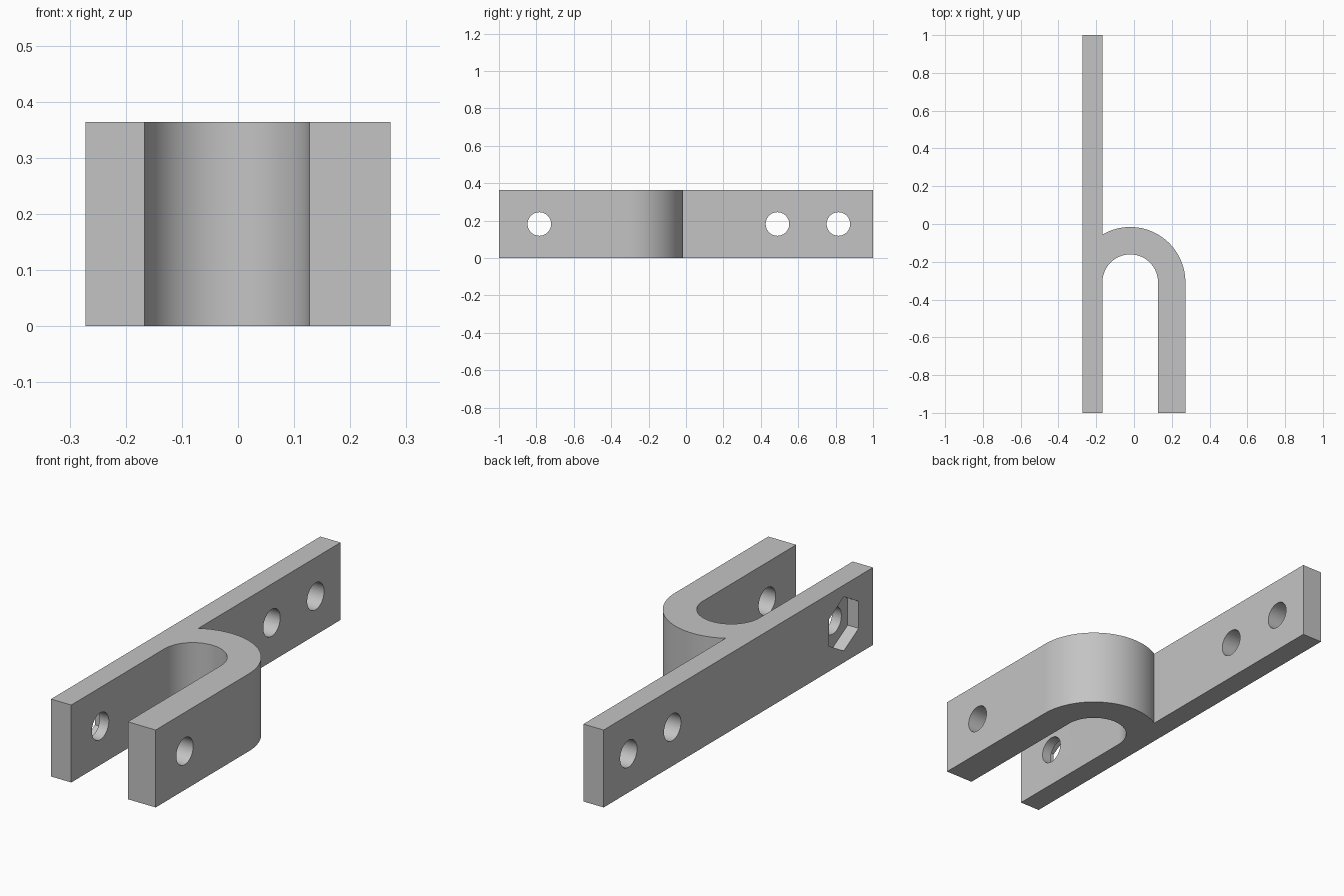
import bpy, bmesh
from math import pi, sin, cos, acos, radians
from mathutils import Matrix, Vector

cube = bpy.data.objects.get("Cube")
if cube:
    bpy.data.objects.remove(cube, do_unlink=True)

HEIGHT = 0.364
LEFT, BAR_IN = -0.272, -0.167        # long bar faces
ARM_IN, ARM_OUT = 0.127, 0.272       # short arm faces
CX = (BAR_IN + ARM_IN) / 2           # bend centre
R_IN, R_OUT = ARM_IN - CX, ARM_OUT - CX
CY = -0.016 - R_OUT
HOLE_Y, HOLE_R = -0.784, 0.063

steel = bpy.data.materials.new("plain grey")
steel.use_nodes = True
grey = (0.55, 0.55, 0.55, 1)
steel.diffuse_color = grey
steel.node_tree.nodes["Principled BSDF"].inputs["Base Color"].default_value = grey


def add_object(name, bm):
    mesh = bpy.data.meshes.new(name)
    bmesh.ops.recalc_face_normals(bm, faces=bm.faces[:])
    bm.to_mesh(mesh)
    bm.free()
    mesh.materials.append(steel)
    obj = bpy.data.objects.new(name, mesh)
    bpy.context.collection.objects.link(obj)
    return obj


def arc(radius, start, end, steps):
    angles = [start + (end - start) * i / steps for i in range(steps + 1)]
    return [(CX + radius * cos(a), CY + radius * sin(a)) for a in angles]


def prism_along_x(name, sides, radius, x0, x1, y):
    # cutter with a corner pointing up
    bm = bmesh.new()
    bmesh.ops.create_cone(bm, cap_ends=True, segments=sides, radius1=radius,
                          radius2=radius, depth=x1 - x0)
    place = Matrix.Translation(((x0 + x1) / 2, y, HEIGHT / 2))
    turn = Matrix.Rotation(pi / 2, 4, "Y")
    bm.transform(turn)
    top = max(bm.verts, key=lambda v: v.co.z).co
    if sides == 6 and abs(top.z - radius) > 0.001:
        bm.transform(Matrix.Rotation(pi / 6, 4, "X"))
    bm.transform(place)
    return add_object(name, bm)


# Bracket body: long bar with a hooked arm, extruded from its outline
meet = acos((BAR_IN - CX) / R_OUT)
outline = [(LEFT, -1), (BAR_IN, -1)]
outline += arc(R_IN, pi, 0, 48)
outline += [(ARM_IN, -1), (ARM_OUT, -1)]
outline += arc(R_OUT, 0, meet, 48)
outline += [(BAR_IN, 1), (LEFT, 1)]
bm = bmesh.new()
base = bm.faces.new([bm.verts.new((x, y, 0)) for x, y in outline])
grown = bmesh.ops.extrude_face_region(bm, geom=[base], use_keep_orig=True)
top_verts = [g for g in grown["geom"] if isinstance(g, bmesh.types.BMVert)]
bmesh.ops.translate(bm, verts=top_verts, vec=Vector((0, 0, HEIGHT)))
body = add_object("hooked_bracket", bm)

# Bolt holes and the six-sided nut pocket
cutters = [prism_along_x("bolt_hole_cutter", 48, HOLE_R, -0.4, 0.4, y)
           for y in (HOLE_Y, 0.489, 0.815)]
cutters.append(prism_along_x("nut_pocket_cutter", 6, 0.127, -0.4, LEFT + 0.057, HOLE_Y))
for cutter in cutters:
    mod = body.modifiers.new(cutter.name, "BOOLEAN")
    mod.operation, mod.solver, mod.object = "DIFFERENCE", "EXACT", cutter

# Bake the cuts and drop the helpers
graph = bpy.context.evaluated_depsgraph_get()
cut_mesh = bpy.data.meshes.new_from_object(body.evaluated_get(graph))
body.modifiers.clear()
body.data = cut_mesh
for cutter in cutters:
    bpy.data.objects.remove(cutter, do_unlink=True)

bpy.ops.object.select_all(action="DESELECT")
body.select_set(True)
bpy.context.view_layer.objects.active = body
bpy.ops.object.shade_smooth_by_angle(angle=radians(25))
